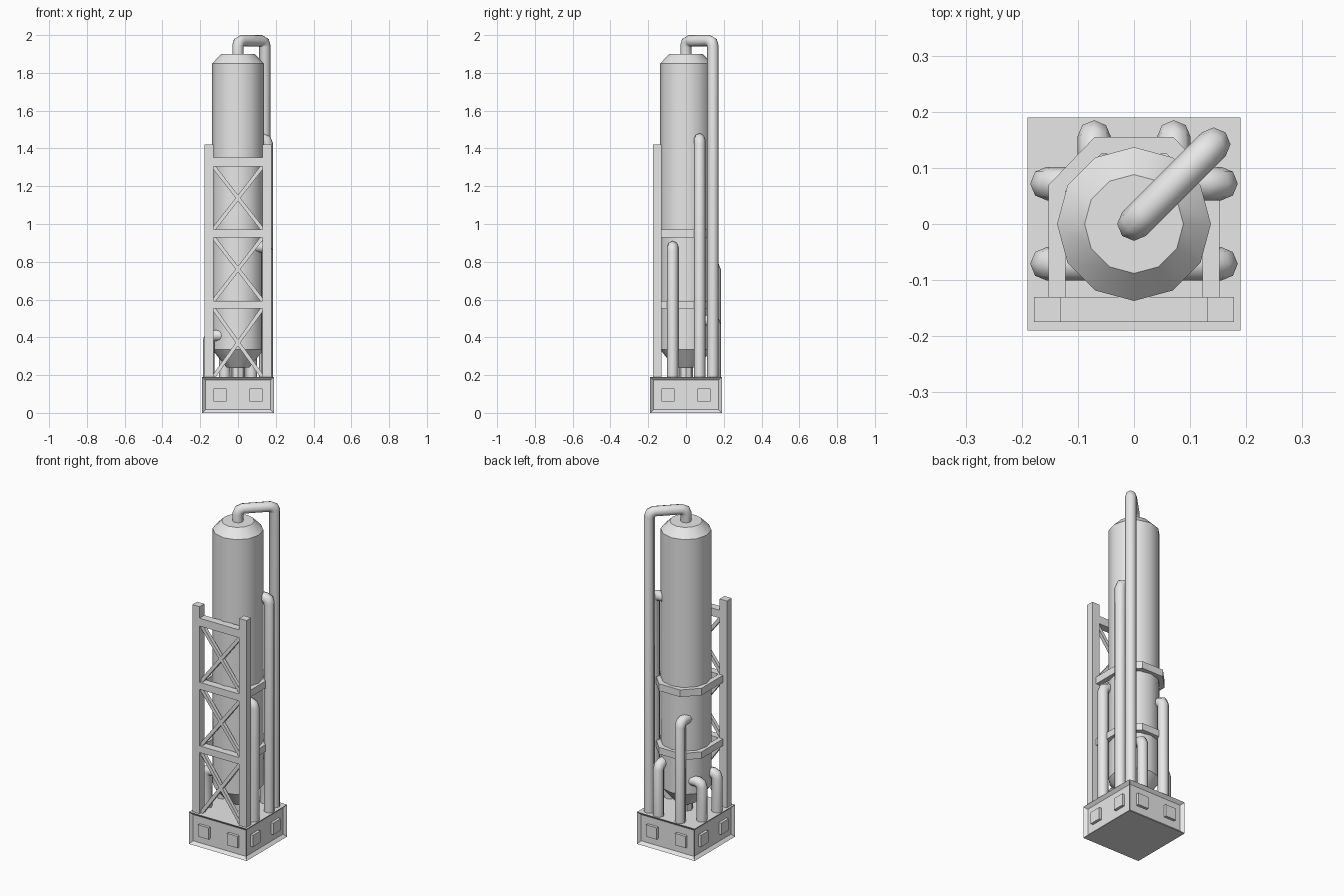
import bpy, bmesh, math
from mathutils import Vector

if "Cube" in bpy.data.objects:
    bpy.data.objects.remove(bpy.data.objects["Cube"])

grey = bpy.data.materials.new("plain_grey")
grey.use_nodes = True
grey.diffuse_color = (0.8, 0.8, 0.8, 1)
grey.node_tree.nodes["Principled BSDF"].inputs["Base Color"].default_value = (0.8, 0.8, 0.8, 1)


def finish(name, bm, smooth=None):
    bmesh.ops.recalc_face_normals(bm, faces=bm.faces)
    mesh = bpy.data.meshes.new(name)
    bm.to_mesh(mesh)
    bm.free()
    obj = bpy.data.objects.new(name, mesh)
    bpy.context.collection.objects.link(obj)
    mesh.materials.append(grey)
    if smooth:
        bpy.ops.object.select_all(action='DESELECT')
        obj.select_set(True)
        bpy.context.view_layer.objects.active = obj
        bpy.ops.object.shade_smooth_by_angle(angle=math.radians(smooth))
    return obj


def loft(bm, rings):
    """Skin a list of equal-length point rings and cap both ends."""
    loops = [[bm.verts.new(p) for p in ring] for ring in rings]
    n = len(loops[0])
    for a, b in zip(loops, loops[1:]):
        for i in range(n):
            j = (i + 1) % n
            bm.faces.new((a[i], a[j], b[j], b[i]))
    bm.faces.new(loops[0])
    bm.faces.new(loops[-1])


def box(name, lo, hi):
    bm = bmesh.new()
    loft(bm, [[(lo[0], lo[1], z), (hi[0], lo[1], z), (hi[0], hi[1], z), (lo[0], hi[1], z)]
              for z in (lo[2], hi[2])])
    return finish(name, bm)


def lathe(name, profile, sides):
    bm = bmesh.new()
    turns = [math.tau * i / sides for i in range(sides)]
    loft(bm, [[(r * math.cos(a), r * math.sin(a), z) for a in turns] for r, z in profile])
    return finish(name, bm, 35)


def pipe(name, corners, radius=0.03, bend=0.027, sides=8):
    """Tube through corners, each right-angle corner rounded in two steps."""
    pts = [Vector(c) for c in corners]
    path = [pts[0]]
    for a, b, c in zip(pts, pts[1:], pts[2:]):
        u, v = (a - b).normalized(), (c - b).normalized()
        centre = b + (u + v) * bend
        for t in (0, math.pi / 4, math.pi / 2):
            path.append(centre - v * bend * math.cos(t) - u * bend * math.sin(t))
    path.append(pts[-1])
    # All bends lie in one vertical plane, so the side vector is constant
    run = pts[2] - pts[1]
    side = Vector((-run.y, run.x, 0)).normalized()
    rings = []
    for i, p in enumerate(path):
        d_in = (p - path[max(i - 1, 0)]).normalized()
        d_out = (path[min(i + 1, len(path) - 1)] - p).normalized()
        tangent = (d_in + d_out).normalized()
        stretch = 1 / tangent.dot(d_out if d_out.length else d_in)
        up = side.cross(tangent) * stretch
        rings.append([p + (side * math.cos(a) + up * math.sin(a)) * radius
                      for a in (math.tau * k / sides for k in range(sides))])
    bm = bmesh.new()
    loft(bm, rings)
    return finish(name, bm, 50)


# Plinth with a recessed panel on each side
BASE, DECK = 0.19, 0.19
bm = bmesh.new()
loft(bm, [[(x * BASE, y * BASE, z) for x, y in ((-1, -1), (1, -1), (1, 1), (-1, 1))]
          for z in (0, DECK)])
bm.normal_update()
walls = [f for f in bm.faces if abs(f.normal.z) < 0.5]
bmesh.ops.recalc_face_normals(bm, faces=bm.faces)
bmesh.ops.inset_individual(bm, faces=walls, thickness=0.024)
for f in walls:
    shift = f.normal * -0.016
    for v in f.verts:
        v.co += shift
finish("plinth", bm)

# Two square blocks in every panel
for k, side_name in enumerate(("front", "left", "back", "right")):
    for s in (-1, 1):
        block = box(f"{side_name}_block", (s * 0.095 - 0.035, -0.19, 0.06),
                    (s * 0.095 + 0.035, -0.165, 0.13))
        block.rotation_euler.z = k * math.pi / 2

# Column vessel and its drain stub
lathe("column", [(0.06, 0.24), (0.137, 0.335), (0.137, 1.85), (0.088, 1.9)], 12)
lathe("drain", [(0.038, DECK), (0.038, 0.25)], 8)

# Lattice frame at the front
FRONT, REAR = -0.175, -0.13
rails = [(1.305, 1.352), (0.929, 0.971), (0.553, 0.593)]
for s, name in ((-1, "right_post"), (1, "left_post")):
    xs = sorted((s * 0.13, s * 0.178))
    box(name, (xs[0], FRONT, DECK), (xs[1], REAR, 1.42))
for lo, hi in rails:
    box("rail", (-0.13, FRONT, lo), (0.13, REAR, hi))

# Crossed braces in each bay
for i, (top, _) in enumerate(rails):
    bottom = rails[i + 1][1] if i < 2 else DECK
    for s in (-1, 1):
        a, b = Vector((-s * 0.13, 0, bottom)), Vector((s * 0.13, 0, top))
        d = (b - a).normalized()
        w = Vector((-d.z, 0, d.x)) * 0.01
        bm = bmesh.new()
        loft(bm, [[p + w * k + Vector((0, y, 0)) for k, y in
                   ((-1, -0.163), (1, -0.163), (1, -0.142), (-1, -0.142))] for p in (a, b)])
        finish("brace", bm)

# Collars that tie the column to the frame
half = [(0.152, REAR), (0.152, 0.07), (0.07, 0.155)]
inner = [(0.122, REAR), (0.122, 0.058), (0.058, 0.125)]
outline = half + [(-x, y) for x, y in reversed(half)]
inside = inner + [(-x, y) for x, y in reversed(inner)]
for lo, hi in rails[1:]:
    bm = bmesh.new()
    loft(bm, [[(*o, lo), (*n, lo), (*n, hi), (*o, hi)] for o, n in zip(outline, inside)])
    finish("collar", bm)

# Side and back pipes that turn into the column: name, x, y, top
for name, x, y, top in (("left_front_pipe", 0.155, -0.071, 0.91),
                        ("left_back_pipe", 0.155, 0.072, 1.48),
                        ("right_front_pipe", -0.155, -0.071, 0.44),
                        ("right_back_pipe", -0.155, 0.072, 0.44),
                        ("back_left_pipe", 0.071, 0.155, 0.52),
                        ("back_right_pipe", -0.071, 0.155, 0.81)):
    z = top - 0.03
    end = (math.copysign(0.08, x), y, z) if abs(x) > abs(y) else (x, math.copysign(0.08, y), z)
    pipe(name, [(x, y, DECK), (x, y, z), end])

# Tall overhead pipe from the deck to the column top
pipe("overhead_pipe", [(0.142, 0.142, DECK), (0.142, 0.142, 1.97), (0, 0, 1.97), (0, 0, 1.89)])
